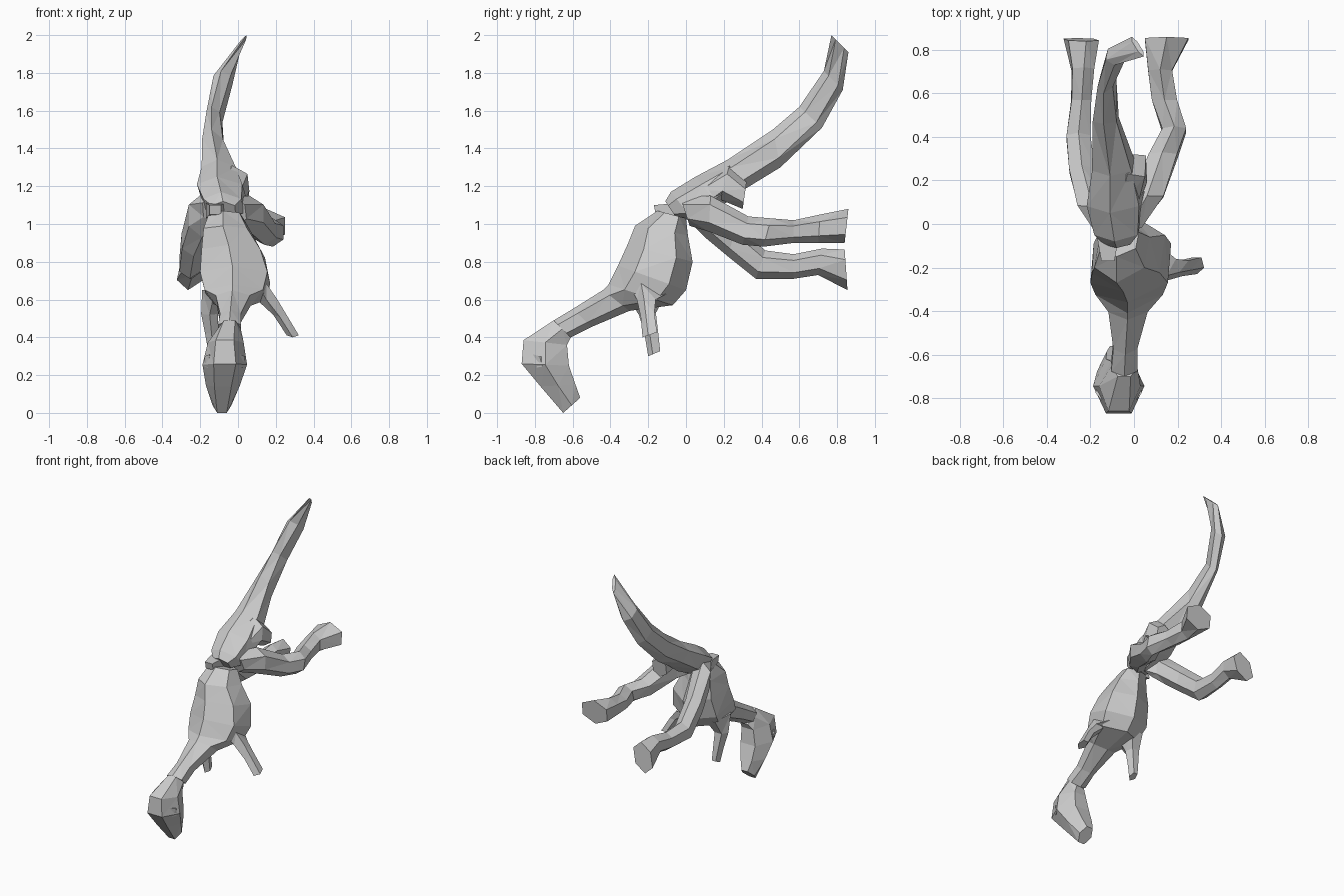
import bpy, bmesh
from math import sin, cos, pi
from mathutils import Vector


def loft(name, rings, n=6, phase=0.0):
    """Each ring: x_top, y_top, z_top, x_bottom, y_bottom, z_bottom, half width in x."""
    bm = bmesh.new()
    angles = [2 * pi * (k + phase) / n for k in range(n)]
    peak_s, peak_c = max(map(sin, angles)), max(map(cos, angles))
    loops = []
    for xt, yt, zt, xb, yb, zb, w in rings:
        top, bot = Vector((xt, yt, zt)), Vector((xb, yb, zb))
        mid, up = (top + bot) / 2, (top - bot) / 2 / peak_c
        side = Vector((w / peak_s, 0, 0))
        loops.append([bm.verts.new(mid + up * cos(a) + side * sin(a)) for a in angles])
    for a, b in zip(loops, loops[1:]):
        for k in range(n):
            j = (k + 1) % n
            bm.faces.new((a[k], a[j], b[j], b[k]))
    bm.faces.new(loops[0])
    bm.faces.new(loops[-1])
    bmesh.ops.triangulate(bm, faces=bm.faces[:])
    bmesh.ops.recalc_face_normals(bm, faces=bm.faces[:])
    me = bpy.data.meshes.new(name)
    bm.to_mesh(me)
    bm.free()
    ob = bpy.data.objects.new(name, me)
    bpy.context.collection.objects.link(ob)
    return ob


# Rib cage, running down into the neck
loft("torso_and_neck", [
    (-0.08, -0.15, 1.07, -0.05, 0.00, 1.03, 0.08),
    (-0.08, -0.27, 0.99, -0.03, 0.01, 0.94, 0.115),
    (-0.05, -0.31, 0.89, 0.00, 0.035, 0.80, 0.155),
    (-0.03, -0.36, 0.78, 0.00, 0.00, 0.65, 0.178),
    (-0.03, -0.41, 0.68, 0.00, -0.07, 0.57, 0.155),
    (-0.03, -0.44, 0.65, -0.02, -0.30, 0.54, 0.09),
    (-0.04, -0.60, 0.55, -0.04, -0.50, 0.455, 0.055),
    (-0.045, -0.70, 0.49, -0.045, -0.61, 0.40, 0.06)], 6)

# Head joined to the neck, with the snout pointing down
loft("head", [
    (-0.045, -0.70, 0.49, -0.045, -0.61, 0.40, 0.06),
    (-0.07, -0.86, 0.385, -0.06, -0.63, 0.36, 0.095),
    (-0.07, -0.87, 0.26, -0.07, -0.62, 0.25, 0.118),
    (-0.08, -0.77, 0.14, -0.08, -0.585, 0.15, 0.09),
    (-0.085, -0.65, 0.00, -0.085, -0.56, 0.08, 0.05)], 6, 0.5)

# Pelvis tapering into the upswept tail
loft("pelvis_and_tail", [
    (-0.08, -0.11, 1.12, -0.07, -0.05, 1.03, 0.06),
    (-0.09, -0.08, 1.17, -0.06, 0.04, 1.02, 0.10),
    (-0.11, 0.05, 1.25, -0.06, 0.18, 1.09, 0.12),
    (-0.11, 0.22, 1.34, -0.08, 0.32, 1.19, 0.09),
    (-0.14, 0.46, 1.50, -0.12, 0.50, 1.30, 0.055),
    (-0.14, 0.60, 1.62, -0.11, 0.72, 1.51, 0.035),
    (-0.09, 0.73, 1.81, -0.07, 0.83, 1.71, 0.045),
    (0.045, 0.77, 2.00, -0.01, 0.86, 1.91, 0.012)])

# Small ridge at the waist
loft("waist_ridge", [
    (-0.12, -0.17, 1.10, -0.12, -0.16, 1.05, 0.03),
    (-0.12, -0.06, 1.11, -0.12, -0.04, 1.03, 0.05)], 4, 0.5)

# Block under the tail root
loft("hip_block", [
    (-0.07, 0.07, 1.22, -0.05, 0.10, 1.06, 0.08),
    (-0.03, 0.23, 1.31, -0.01, 0.18, 1.13, 0.075),
    (0.00, 0.32, 1.22, 0.00, 0.30, 1.08, 0.055)])

# Hind legs, kicked backwards
loft("right_hind_leg", [
    (-0.03, -0.03, 1.14, -0.01, 0.02, 0.99, 0.06),
    (0.06, 0.13, 1.15, 0.06, 0.12, 0.96, 0.075),
    (0.13, 0.33, 1.04, 0.14, 0.30, 0.89, 0.065),
    (0.185, 0.45, 1.03, 0.185, 0.41, 0.88, 0.055),
    (0.14, 0.57, 1.02, 0.14, 0.57, 0.90, 0.058),
    (0.12, 0.71, 1.05, 0.12, 0.70, 0.90, 0.055),
    (0.15, 0.86, 1.08, 0.15, 0.84, 0.90, 0.10)])
loft("left_hind_leg", [
    (-0.13, -0.04, 1.15, -0.12, 0.03, 1.00, 0.06),
    (-0.19, 0.08, 1.16, -0.19, 0.10, 0.93, 0.07),
    (-0.24, 0.27, 0.99, -0.235, 0.22, 0.83, 0.06),
    (-0.255, 0.42, 0.86, -0.255, 0.37, 0.71, 0.055),
    (-0.24, 0.57, 0.84, -0.245, 0.57, 0.71, 0.045),
    (-0.23, 0.72, 0.87, -0.24, 0.70, 0.73, 0.05),
    (-0.22, 0.84, 0.865, -0.265, 0.855, 0.65, 0.07)])

# Small front limbs
loft("right_arm", [
    (0.08, -0.32, 0.72, 0.08, -0.08, 0.62, 0.07),
    (0.15, -0.26, 0.60, 0.16, -0.15, 0.60, 0.055),
    (0.22, -0.24, 0.51, 0.23, -0.16, 0.53, 0.035),
    (0.29, -0.23, 0.40, 0.29, -0.145, 0.43, 0.032)], 5)
loft("left_arm", [
    (-0.12, -0.34, 0.66, -0.12, -0.08, 0.63, 0.07),
    (-0.15, -0.25, 0.52, -0.15, -0.15, 0.53, 0.045),
    (-0.14, -0.22, 0.42, -0.14, -0.14, 0.43, 0.035),
    (-0.13, -0.20, 0.30, -0.13, -0.13, 0.33, 0.025)], 5)

# Eye wedges on each side of the head
for label, s in (("left", -1), ("right", 1)):
    loft(label + "_eye", [
        (-0.07 + s * 0.08, -0.81, 0.31, -0.07 + s * 0.09, -0.74, 0.29, 0.022),
        (-0.07 + s * 0.09, -0.79, 0.24, -0.07 + s * 0.10, -0.73, 0.25, 0.012)], 4)
